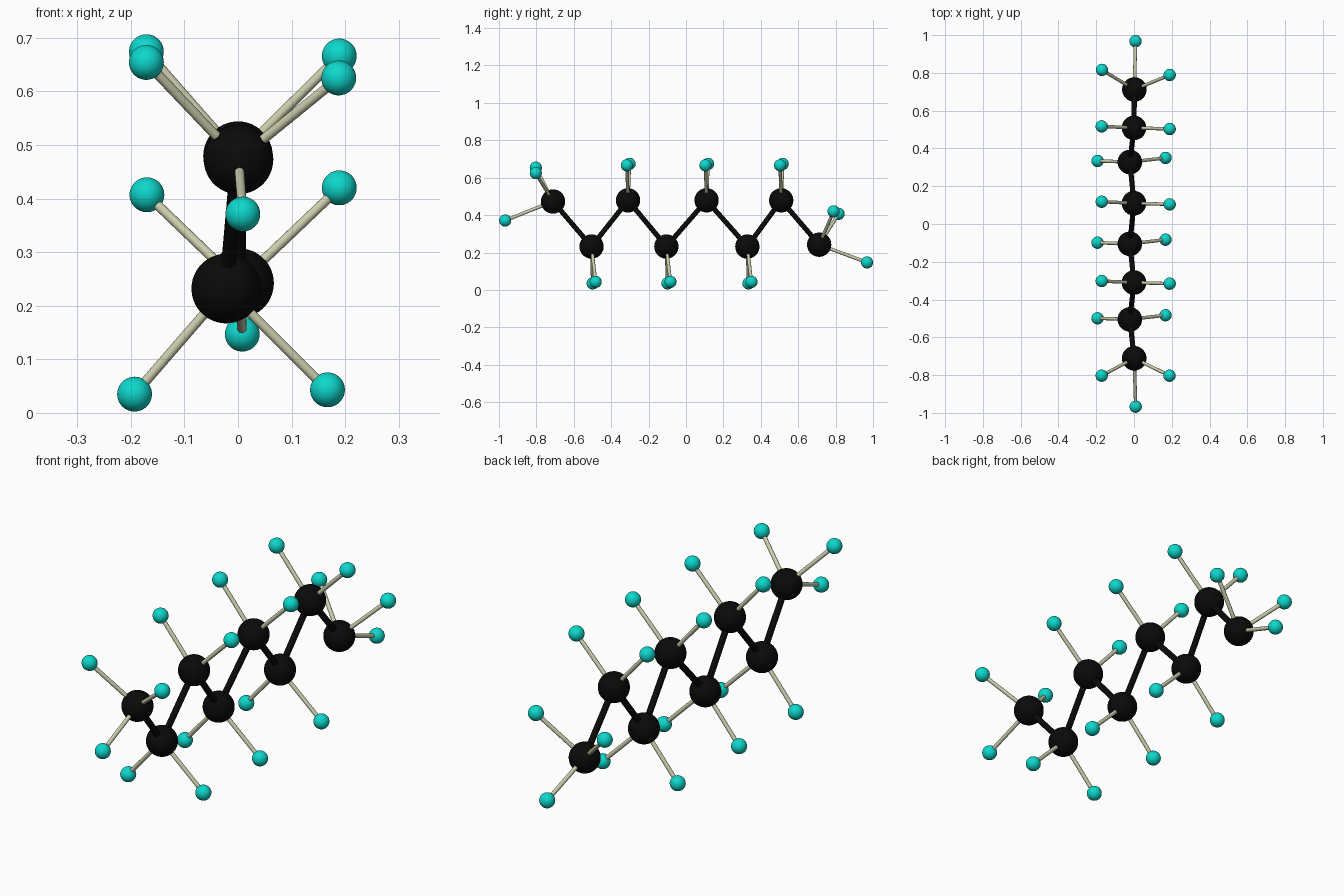
import bpy
from mathutils import Vector

if "Cube" in bpy.data.objects:
    bpy.data.objects.remove(bpy.data.objects["Cube"])


def material(name, rgb):
    m = bpy.data.materials.new(name)
    m.diffuse_color = (*rgb, 1)
    m.use_nodes = True
    m.node_tree.nodes["Principled BSDF"].inputs["Base Color"].default_value = m.diffuse_color
    return m


BLACK = material("black", (0.003, 0.003, 0.003))
CYAN = material("cyan", (0.004, 0.68, 0.60))
BEIGE = material("beige", (0.60, 0.61, 0.42))


def finish(name, mat):
    ob = bpy.context.object
    ob.name = name
    ob.data.materials.append(mat)
    bpy.ops.object.shade_smooth_by_angle()
    return ob


def ball(name, centre, radius, mat):
    bpy.ops.mesh.primitive_ico_sphere_add(subdivisions=4, radius=radius, location=centre)
    return finish(name, mat)


def rod(name, a, b, radius, mat):
    a, b = Vector(a), Vector(b)
    bpy.ops.mesh.primitive_cylinder_add(vertices=16, radius=radius, depth=(b - a).length,
                                        location=(a + b) / 2)
    bpy.context.object.rotation_euler = (b - a).to_track_quat('Z', 'Y').to_euler()
    return finish(name, mat)


# Zigzag chain of large black balls
chain = [(0.001, -0.711, 0.473), (-0.022, -0.505, 0.232), (0, -0.310, 0.479),
         (-0.022, -0.105, 0.232), (0, 0.110, 0.479), (-0.022, 0.328, 0.232),
         (0, 0.509, 0.479), (0.002, 0.712, 0.242)]

# Small balls: two on each inner chain ball, three on each end
upper = [(-0.171, 0.008, 0.195), (0.189, -0.006, 0.187)]
lower = [(-0.171, 0.006, -0.197), (0.189, 0.022, -0.189)]
front_end = [(-0.172, -0.092, 0.181), (0.187, -0.092, 0.152), (0.008, -0.256, -0.102)]
back_end = [(-0.172, 0.104, 0.165), (0.187, 0.077, 0.178), (0.006, 0.256, -0.095)]

for i, p in enumerate(chain):
    ball(f"chain_ball_{i + 1}", p, 0.065, BLACK)
    if i:
        rod(f"chain_rod_{i}", chain[i - 1], p, 0.0135, BLACK)
    offsets = front_end if i == 0 else back_end if i == 7 else lower if i % 2 else upper
    for j, off in enumerate(offsets):
        tip = Vector(p) + Vector(off)
        rod(f"side_rod_{i + 1}_{j + 1}", p, tip, 0.009, BEIGE)
        ball(f"side_ball_{i + 1}_{j + 1}", tip, 0.0325, CYAN)
